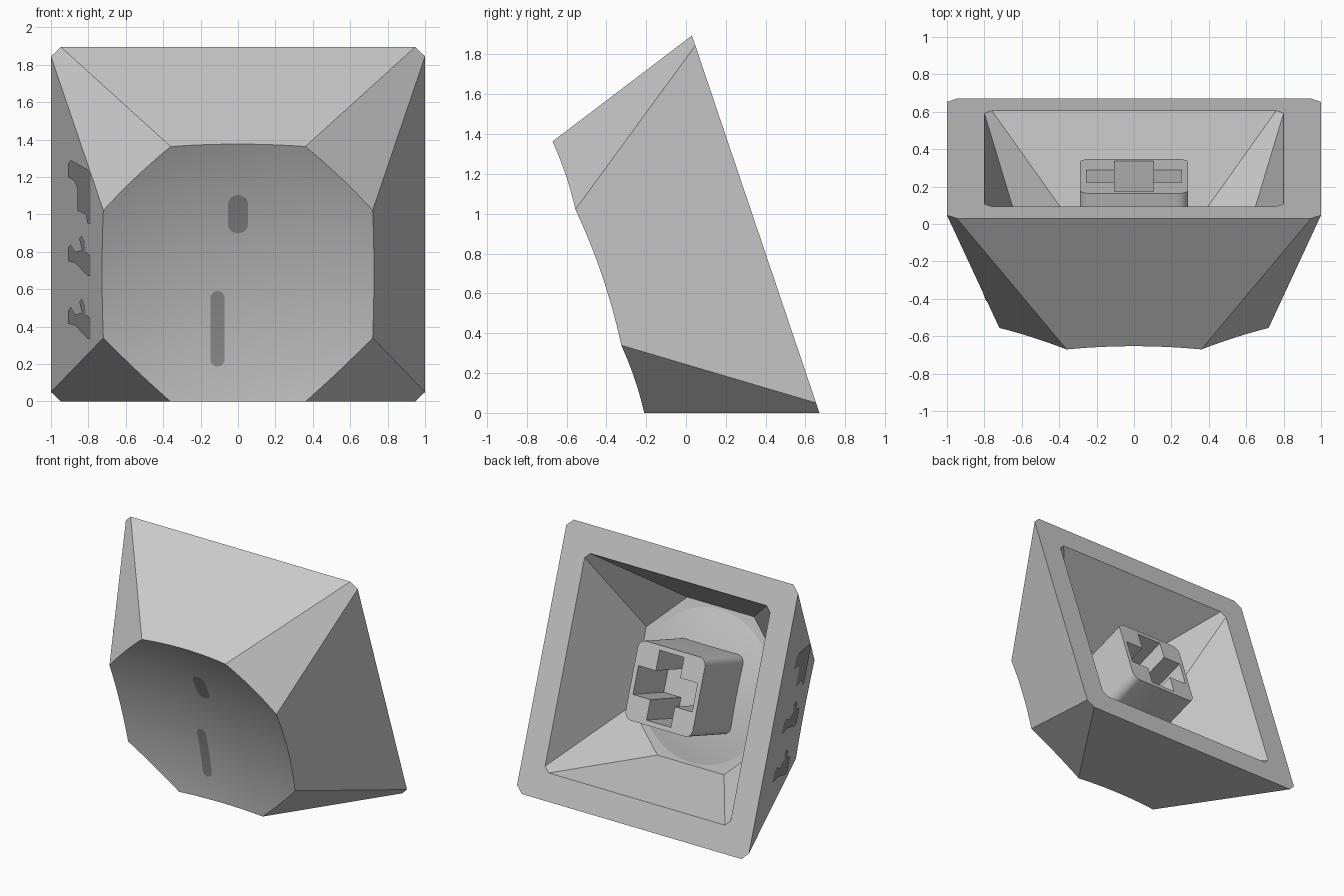
import bpy, bmesh, math
from mathutils import Matrix

if "Cube" in bpy.data.objects:
    bpy.data.objects.remove(bpy.data.objects["Cube"])

# Tilted local frame: x = width, y = along the rim, z = from rim towards dish
S, C = 0.32, math.sqrt(1 - 0.32 ** 2)
FRAME = Matrix(((1, 0, 0, 0), (0, -S, -C, 0.35), (0, C, -S, C), (0, 0, 0, 1)))
DEPTH, RAD = 0.834, 3.0
CENTRE = DEPTH + math.sqrt(RAD ** 2 - 0.805 ** 2)


def material(name, value):
    m = bpy.data.materials.new(name)
    m.diffuse_color = (value, value, value, 1)
    m.use_nodes = True
    m.node_tree.nodes["Principled BSDF"].inputs["Base Color"].default_value = m.diffuse_color
    return m


GREY = material("light grey", 0.60)
DARK = material("dark grey", 0.30)


def make(name, bm, mat):
    bmesh.ops.recalc_face_normals(bm, faces=bm.faces)
    me = bpy.data.meshes.new(name)
    bm.to_mesh(me)
    bm.free()
    ob = bpy.data.objects.new(name, me)
    bpy.context.collection.objects.link(ob)
    me.materials.append(mat)
    ob.matrix_world = FRAME
    return ob


def activate(ob):
    bpy.ops.object.select_all(action='DESELECT')
    ob.select_set(True)
    bpy.context.view_layer.objects.active = ob


def smooth(ob, angle=20):
    activate(ob)
    bpy.ops.object.shade_smooth_by_angle(angle=math.radians(angle))


def cut(ob, cutter):
    mod = ob.modifiers.new("cut", 'BOOLEAN')
    mod.operation, mod.object, mod.solver = 'DIFFERENCE', cutter, 'EXACT'
    activate(ob)
    bpy.ops.object.modifier_apply(modifier=mod.name)
    bpy.data.objects.remove(cutter)


def octagon(a, b, z):
    """Square of half size a whose corners are cut back to b."""
    return [(b, a, z), (-b, a, z), (-a, b, z), (-a, -b, z),
            (-b, -a, z), (b, -a, z), (a, -b, z), (a, b, z)]


def loft(loops):
    """Closed skin through a list of equal loops, capped at both ends."""
    bm = bmesh.new()
    rings = [[bm.verts.new(p) for p in lp] for lp in loops]
    n = len(rings[0])
    for r, s in zip(rings, rings[1:]):
        for i in range(n):
            bm.faces.new((r[i], r[(i + 1) % n], s[(i + 1) % n], s[i]))
    bm.faces.new(rings[0])
    bm.faces.new(rings[-1])
    return bm


def revolve(profile, steps=96):
    """Rings about the local z axis, starting from a centre point."""
    bm = bmesh.new()
    mid = bm.verts.new((0, 0, profile[0][1]))
    prev = None
    for r, z in profile[1:]:
        ring = [bm.verts.new((r * math.cos(i * math.tau / steps),
                              r * math.sin(i * math.tau / steps), z)) for i in range(steps)]
        for i in range(steps):
            j = (i + 1) % steps
            if prev:
                bm.faces.new((prev[i], prev[j], ring[j], ring[i]))
            else:
                bm.faces.new((mid, ring[i], ring[j]))
        prev = ring
    bm.faces.new(prev)
    return bm


def dish_z(r, radius=RAD, centre=CENTRE):
    return centre - math.sqrt(radius ** 2 - r * r)


# Hollow cap shell; outer walls run slightly past the dish, which trims them
k = 0.9 / DEPTH
mix = lambda p, q: p + (q - p) * k
shell = make("cap_shell", loft([
    octagon(mix(1, 0.72), mix(0.947, 0.36), 0.9),
    octagon(1, 0.947, 0), octagon(0.8, 0.76, 0),
    octagon(0.576, 0.288, 0.625)]), GREY)
prof = [(1.1 * i / 20, dish_z(1.1 * i / 20)) for i in range(21)] + [(1.1, 1.5)]
cut(shell, make("dish_cutter", revolve(prof), GREY))
smooth(shell)

# Shallow bulge on the cavity ceiling, under the dish
edge = 0.57
lift = 0.627 - dish_z(edge)
bulge = make("ceiling_bulge", revolve(
    [(edge * i / 10, dish_z(edge * i / 10) + lift) for i in range(11)]), GREY)
smooth(bulge)


# Rounded stem with a cross socket
def rounded_square(h, r, z, steps=6):
    pts = []
    for q, (sx, sy) in enumerate(((1, 1), (-1, 1), (-1, -1), (1, -1))):
        for i in range(steps + 1):
            a = (q + i / steps) * math.pi / 2
            pts.append((sx * (h - r) + r * math.cos(a), sy * (h - r) + r * math.sin(a), z))
    return pts


def cross(arm, w, z):
    return [(x, y, z) for x, y in (
        (arm, -w), (arm, w), (w, w), (w, arm), (-w, arm), (-w, w),
        (-arm, w), (-arm, -w), (-w, -w), (-w, -arm), (w, -arm), (w, -w))]


stem = make("stem", loft([rounded_square(0.29, 0.06, 0.1), rounded_square(0.29, 0.06, 0.62)]), GREY)
cut(stem, make("socket_cutter", loft([cross(0.255, 0.105, 0.0), cross(0.255, 0.105, 0.5)]), GREY))
smooth(stem)


# Rounded bars lying on the dish
def dish_bar(name, x, y0, y1, h):
    bm = bmesh.new()
    rows, n = [], 24
    for i in range(n + 1):
        t = (1 - math.cos(math.pi * i / n)) / 2
        y = y0 + (y1 - y0) * t
        d = max(0, h - min(y - y0, y1 - y))
        w = max(math.sqrt(max(h * h - d * d, 0)), 0.002)
        rows.append([bm.verts.new((px, y, dish_z(math.hypot(px, y)) + 0.004))
                     for px in (x - w, x, x + w)])
    for a, b in zip(rows, rows[1:]):
        for j in range(2):
            bm.faces.new((a[j], a[j + 1], b[j + 1], b[j]))
    ob = make(name, bm, DARK)
    if ob.data.polygons[0].normal.z < 0:
        ob.data.flip_normals()
    smooth(ob)


dish_bar("upper_bar", 0, 0.197, 0.42, 0.053)
dish_bar("lower_bar", -0.11, -0.54, -0.13, 0.038)

# Abstract inlay marks on the left wall, outlined in width and height
TALL = [(-.905, 1.27), (-.89, 1.29), (-.80, 1.24), (-.785, 1.21), (-.785, .95), (-.80, .95),
        (-.81, 1.0), (-.855, 1.02), (-.855, 1.14), (-.87, 1.18), (-.905, 1.2)]
SHORT = [(-.905, .82), (-.89, .84), (-.865, .80), (-.83, .81), (-.845, .87), (-.83, .885),
         (-.815, .85), (-.81, .80), (-.785, .78), (-.785, .67), (-.80, .67),
         (-.865, .74), (-.905, .75)]


def wall_mark(name, outline, drop=0):
    bm = bmesh.new()
    loop = []
    for x, z in outline:
        n = (1 + x) * DEPTH / 0.28
        loop.append(bm.verts.new((x - 0.004, (z - drop - C + S * n) / C, n)))
    bm.faces.new(loop)
    ob = make(name, bm, DARK)
    if ob.data.polygons[0].normal.x > 0:
        ob.data.flip_normals()


wall_mark("wall_mark_top", TALL)
wall_mark("wall_mark_middle", SHORT)
wall_mark("wall_mark_bottom", SHORT, 0.335)
